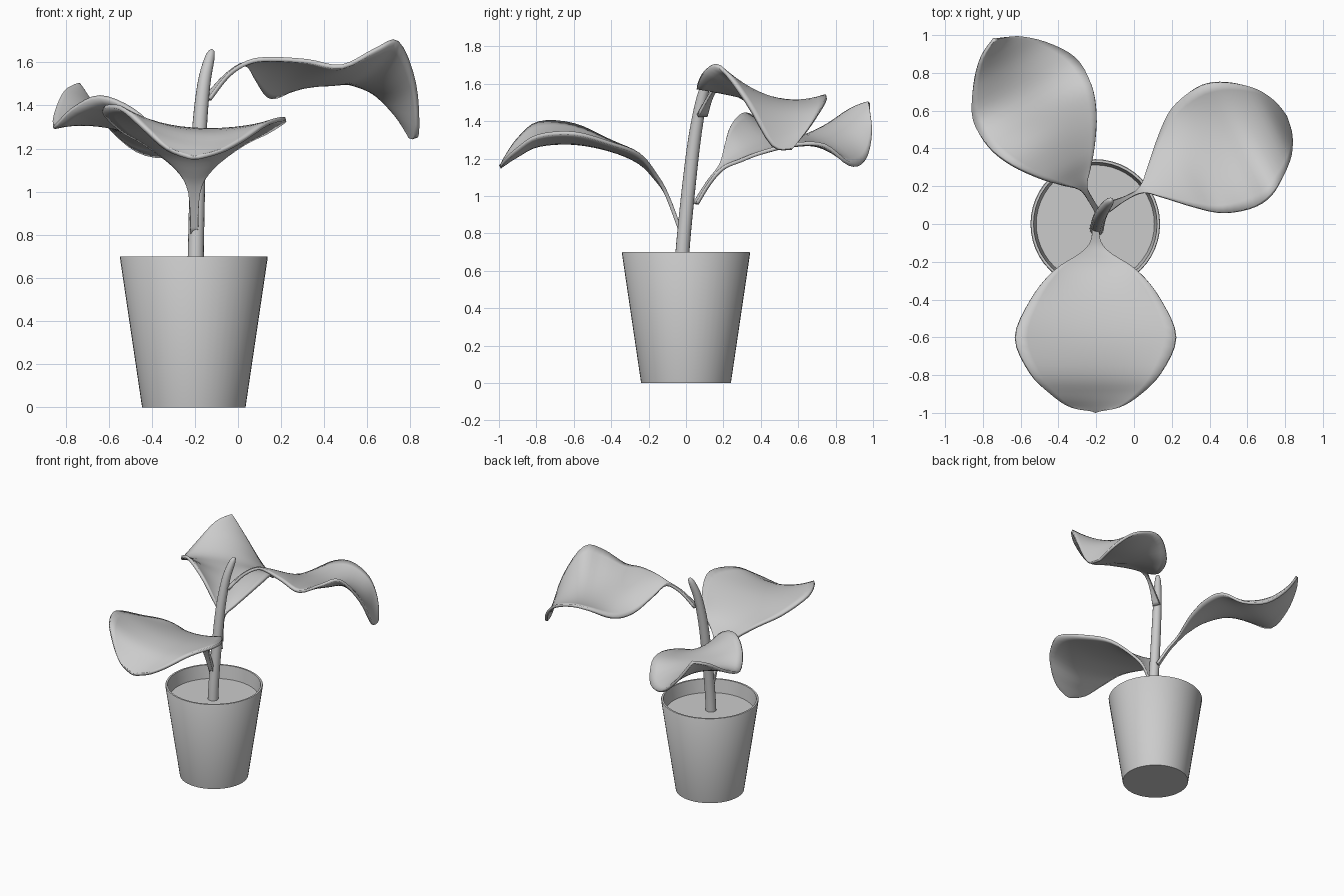
import bpy, bmesh, math
from mathutils import Vector

if "Cube" in bpy.data.objects:
    bpy.data.objects.remove(bpy.data.objects["Cube"])


def finish(name, bm, angle=40):
    bmesh.ops.remove_doubles(bm, verts=bm.verts, dist=0.0005)
    bmesh.ops.recalc_face_normals(bm, faces=bm.faces)
    me = bpy.data.meshes.new(name)
    bm.to_mesh(me)
    bm.free()
    ob = bpy.data.objects.new(name, me)
    bpy.context.collection.objects.link(ob)
    bpy.ops.object.select_all(action='DESELECT')
    ob.select_set(True)
    bpy.context.view_layer.objects.active = ob
    bpy.ops.object.shade_smooth_by_angle(angle=math.radians(angle))
    return ob


def skin(bm, rings, closed):
    n = len(rings[0])
    for a, b in zip(rings, rings[1:]):
        for i in range(n if closed else n - 1):
            j = (i + 1) % n
            bm.faces.new((a[i], a[j], b[j], b[i]))


def spline(rows, steps):
    """Catmull-Rom through tuples of numbers."""
    out = []
    for i in range(len(rows) - 1):
        p0, p1 = rows[max(i - 1, 0)], rows[i]
        p2, p3 = rows[i + 1], rows[min(i + 2, len(rows) - 1)]
        for k in range(steps):
            t = k / steps
            out.append(tuple(
                0.5 * (2 * b + (c - a) * t + (2 * a - 5 * b + 4 * c - d) * t * t
                       + (3 * b - a - 3 * c + d) * t ** 3)
                for a, b, c, d in zip(p0, p1, p2, p3)))
    return out + [rows[-1]]


def lathe(name, profile, x0, segs=48):
    bm = bmesh.new()
    rings = [[bm.verts.new((x0 + r * math.cos(2 * math.pi * i / segs),
                            r * math.sin(2 * math.pi * i / segs), z))
              for i in range(segs)] for r, z in profile]
    skin(bm, rings, True)
    return bm, rings


# Pot with open rim
bm, rings = lathe("pot", [(0.24, 0), (0.343, 0.695), (0.34, 0.70), (0.327, 0.70),
                          (0.311, 0.59)], -0.205)
bm.faces.new(rings[0])
finish("pot", bm)

# Soil surface
bm, rings = lathe("soil", [(0.308, 0.58), (0.313, 0.60)], -0.205)
bm.faces.new(rings[0])
bm.faces.new(rings[1])
finish("soil", bm)

# Tapered stem leaning back and right: x, y, z, radius
path = spline([(-0.197, -0.025, 0.59, 0.038), (-0.195, -0.015, 0.75, 0.037),
               (-0.188, 0.015, 1.05, 0.036), (-0.178, 0.045, 1.3, 0.034),
               (-0.158, 0.08, 1.5, 0.03), (-0.134, 0.112, 1.61, 0.024),
               (-0.122, 0.126, 1.65, 0.014), (-0.119, 0.129, 1.66, 0.002)], 4)
bm = bmesh.new()
rings = []
for i, (x, y, z, r) in enumerate(path):
    a, b = path[max(i - 1, 0)], path[min(i + 1, len(path) - 1)]
    q = Vector((0, 0, 1)).rotation_difference(Vector(b[:3]) - Vector(a[:3]))
    rings.append([bm.verts.new(Vector((x, y, z)) + q @ Vector(
        (r * math.cos(math.pi * k / 8), r * math.sin(math.pi * k / 8), 0)))
        for k in range(16)])
skin(bm, rings, True)
bm.faces.new(rings[0])
bm.faces.new(rings[-1])
finish("stem", bm)


def leaf(name, base, heading, rows, cols=14):
    """rows: distance, half width, z at middle, z at left edge, z at right edge."""
    h = math.radians(heading)
    fwd = Vector((math.cos(h), math.sin(h), 0))
    left = Vector((-math.sin(h), math.cos(h), 0))
    bm = bmesh.new()
    lines = []
    for d, w, m, l, r in spline(rows, 4):
        line = []
        for c in range(cols + 1):
            u = 2 * c / cols - 1
            p = Vector((*base, 0)) + fwd * d + left * (max(w, 0) * u)
            p.z = m + (l - r) / 2 * u + ((l + r) / 2 - m) * u * u
            line.append(bm.verts.new(p))
        lines.append(line)
    skin(bm, lines, False)
    bmesh.ops.dissolve_degenerate(bm, edges=bm.edges, dist=0.0005)
    ob = finish(name, bm)
    mod = ob.modifiers.new("thickness", 'SOLIDIFY')
    mod.thickness = 0.02
    mod.offset = 0


# Leaves, each starting with its narrow stalk
leaf("front_leaf", (-0.203, -0.10), -90, [
    (-0.075, 0.018, 0.80, 0.80, 0.80), (0, 0.028, 1.0, 1.0, 1.0),
    (0.06, 0.085, 1.09, 1.11, 1.11), (0.15, 0.225, 1.18, 1.22, 1.22),
    (0.3, 0.345, 1.245, 1.28, 1.29), (0.5, 0.425, 1.285, 1.335, 1.38),
    (0.69, 0.345, 1.275, 1.32, 1.39), (0.8, 0.24, 1.22, 1.25, 1.30),
    (0.867, 0.13, 1.175, 1.19, 1.20), (0.895, 0, 1.155, 1.155, 1.155)])
leaf("back_leaf", (-0.267, 0.19), 121, [
    (-0.16, 0.016, 0.96, 0.96, 0.96), (-0.08, 0.014, 1.07, 1.07, 1.07),
    (0, 0.022, 1.15, 1.16, 1.15), (0.07, 0.085, 1.20, 1.27, 1.19),
    (0.16, 0.165, 1.25, 1.38, 1.235), (0.3, 0.26, 1.29, 1.44, 1.275),
    (0.45, 0.318, 1.30, 1.38, 1.27), (0.61, 0.315, 1.30, 1.30, 1.17),
    (0.76, 0.225, 1.35, 1.36, 1.19), (0.87, 0.11, 1.43, 1.46, 1.33),
    (0.92, 0, 1.50, 1.50, 1.50)])
leaf("right_leaf", (0.04, 0.18), 27, [
    (-0.205, 0.028, 1.43, 1.43, 1.43), (-0.1, 0.012, 1.54, 1.54, 1.54),
    (0, 0.018, 1.595, 1.59, 1.60), (0.08, 0.085, 1.59, 1.53, 1.615),
    (0.21, 0.21, 1.56, 1.445, 1.605), (0.34, 0.31, 1.525, 1.45, 1.58),
    (0.5, 0.35, 1.515, 1.52, 1.66), (0.63, 0.32, 1.52, 1.53, 1.69),
    (0.76, 0.225, 1.44, 1.47, 1.50), (0.832, 0.11, 1.31, 1.36, 1.27),
    (0.855, 0, 1.25, 1.25, 1.25)])
